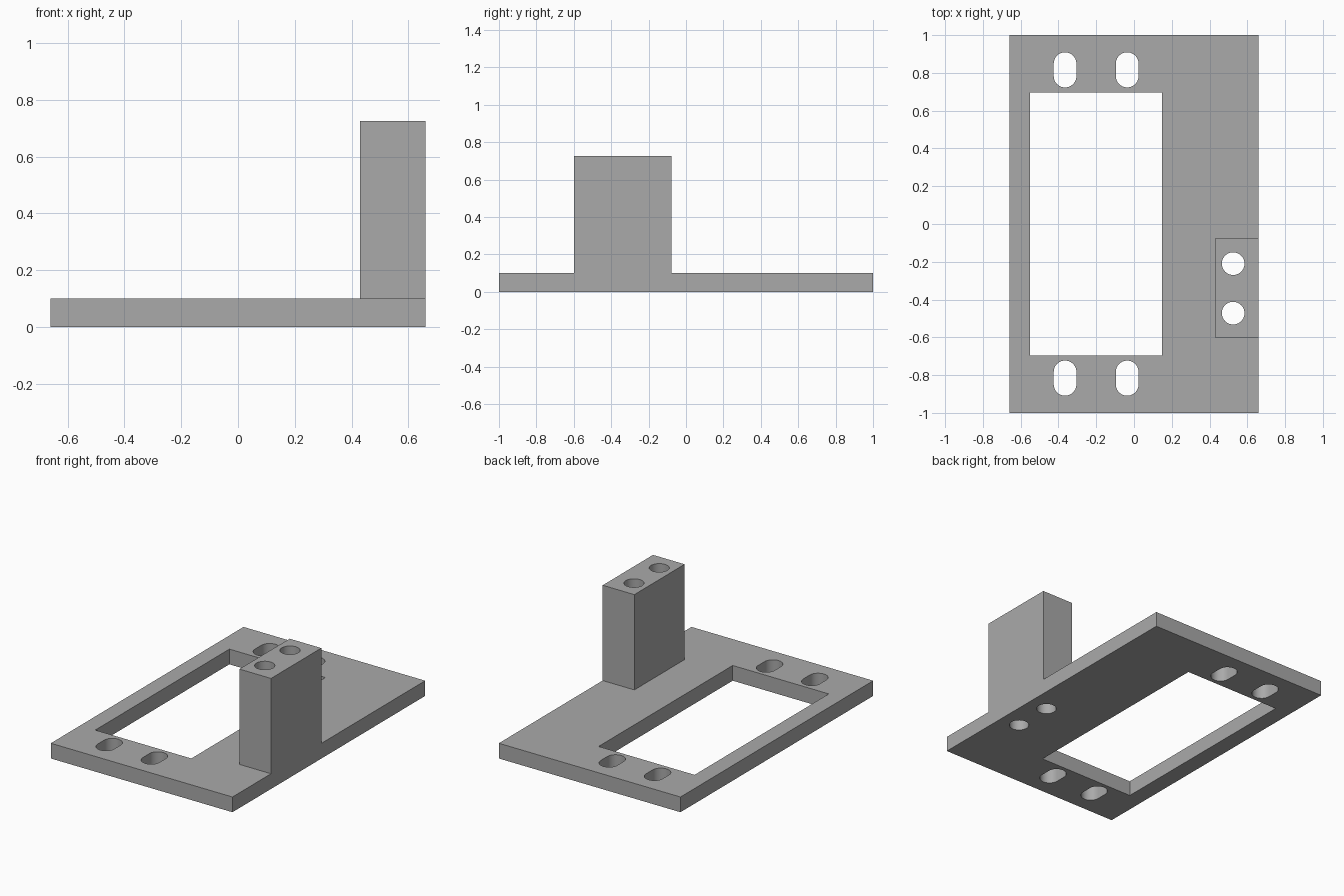
import bpy
import bmesh
import math
from mathutils import Matrix

default = bpy.data.objects.get("Cube")
if default:
    bpy.data.objects.remove(default, do_unlink=True)

grey = bpy.data.materials.new("neutral grey")
grey.use_nodes = True
colour = (0.4, 0.4, 0.4, 1)
grey.diffuse_color = colour
grey.node_tree.nodes["Principled BSDF"].inputs["Base Color"].default_value = colour


def add_object(name, bm):
    mesh = bpy.data.meshes.new(name)
    bm.to_mesh(mesh)
    bm.free()
    mesh.materials.append(grey)
    obj = bpy.data.objects.new(name, mesh)
    bpy.context.collection.objects.link(obj)
    return obj


def box(name, x0, x1, y0, y1, z0, z1):
    bm = bmesh.new()
    centre = Matrix.Translation(((x0 + x1) / 2, (y0 + y1) / 2, (z0 + z1) / 2))
    size = Matrix.Diagonal((x1 - x0, y1 - y0, z1 - z0, 1))
    bmesh.ops.create_cube(bm, size=1, matrix=centre @ size)
    return add_object(name, bm)


def slot(name, x, y, radius, straight=0, sides=48):
    """Vertical rounded prism, stretched along y by the straight length."""
    bm = bmesh.new()
    outline = []
    for end in (1, -1):
        for i in range(sides // 2 + (1 if straight else 0)):
            a = 2 * math.pi * i / sides + (0 if end == 1 else math.pi)
            outline.append(bm.verts.new((x + radius * math.cos(a),
                                         y + end * straight / 2 + radius * math.sin(a), -0.5)))
    face = bm.faces.new(outline)
    extruded = bmesh.ops.extrude_face_region(bm, geom=[face])["geom"]
    top = [v for v in extruded if isinstance(v, bmesh.types.BMVert)]
    bmesh.ops.translate(bm, verts=top, vec=(0, 0, 2))
    bmesh.ops.recalc_face_normals(bm, faces=bm.faces)
    return add_object(name, bm)


def combine(target, tool, operation):
    mod = target.modifiers.new(tool.name, "BOOLEAN")
    mod.operation = operation
    mod.solver = "EXACT"
    mod.object = tool
    bpy.context.view_layer.objects.active = target
    bpy.ops.object.modifier_apply(modifier=mod.name)
    bpy.data.objects.remove(tool, do_unlink=True)


# Base plate with the upright block joined flush to its left edge
plate = box("mounting_plate", -0.66, 0.66, -1, 1, 0, 0.1)
combine(plate, box("upright_block", 0.43, 0.66, -0.6, -0.078, 0.05, 0.726), "UNION")

# Rectangular window
combine(plate, box("window_cutter", -0.55, 0.148, -0.696, 0.696, -0.5, 0.5), "DIFFERENCE")

# Two slots at each end of the plate
for x in (-0.365, -0.036):
    for y in (-0.816, 0.816):
        combine(plate, slot("slot_cutter", x, y, 0.06, 0.066), "DIFFERENCE")

# Two round holes through the block
for y in (-0.21, -0.472):
    combine(plate, slot("hole_cutter", 0.525, y, 0.06), "DIFFERENCE")

# Smooth hole walls with crisp edges
plate.select_set(True)
bpy.context.view_layer.objects.active = plate
bpy.ops.object.shade_smooth_by_angle(angle=math.radians(30))
